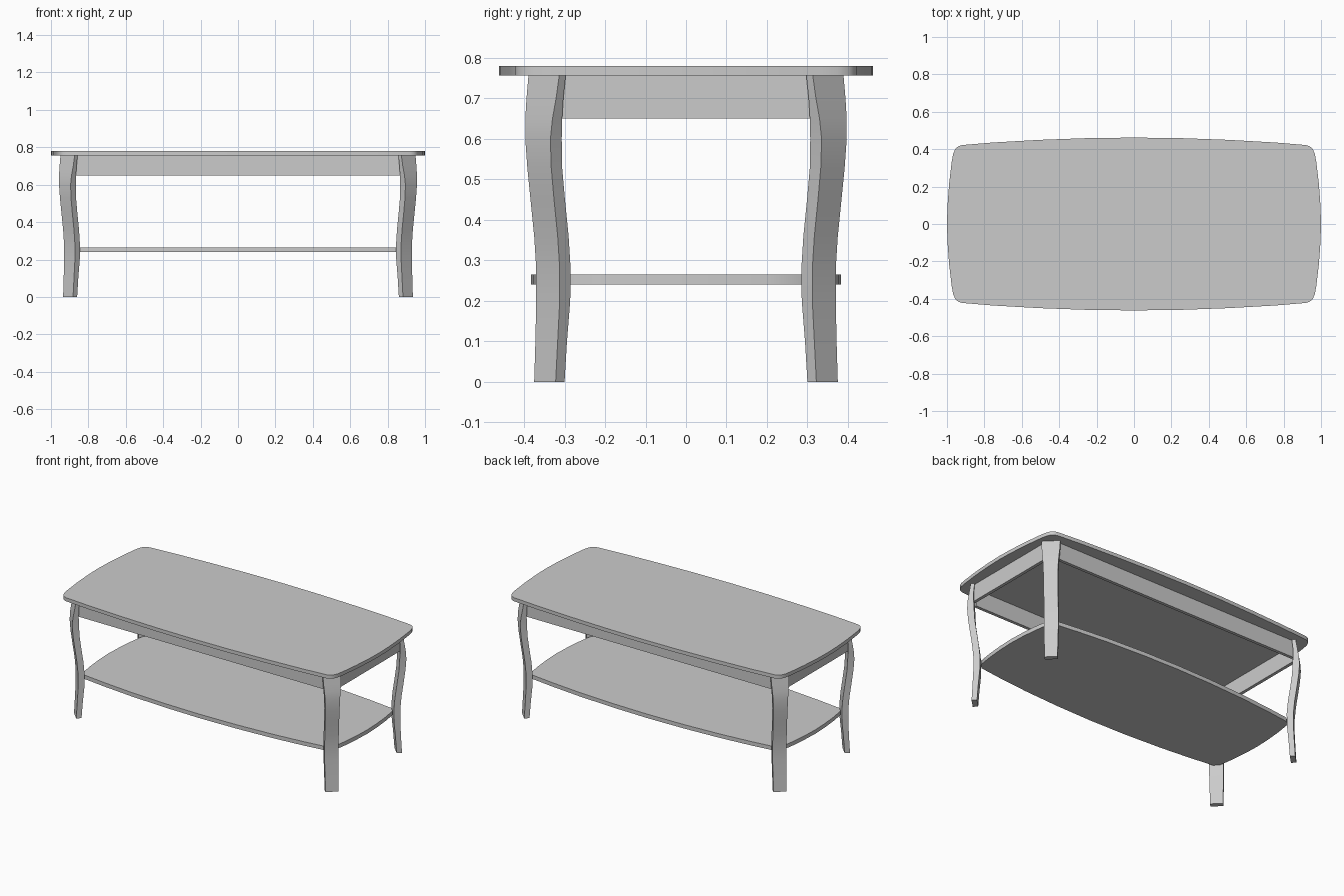
import bpy, bmesh

if "Cube" in bpy.data.objects:
    bpy.data.objects.remove(bpy.data.objects["Cube"])

grey = bpy.data.materials.new("grey_paint")
grey.diffuse_color = (0.6, 0.6, 0.6, 1)
grey.use_nodes = True
grey.node_tree.nodes["Principled BSDF"].inputs["Base Color"].default_value = grey.diffuse_color


def loft(name, rings, angle=0.6):
    """Skin equal-length closed rings from bottom to top and cap both ends."""
    bm = bmesh.new()
    vs = [[bm.verts.new(p) for p in ring] for ring in rings]
    n = len(vs[0])
    for a, b in zip(vs, vs[1:]):
        for i in range(n):
            j = (i + 1) % n
            bm.faces.new((a[i], a[j], b[j], b[i]))
    bm.faces.new(vs[0][::-1])
    bm.faces.new(vs[-1])
    bmesh.ops.recalc_face_normals(bm, faces=bm.faces)
    me = bpy.data.meshes.new(name)
    bm.to_mesh(me)
    bm.free()
    me.materials.append(grey)
    ob = bpy.data.objects.new(name, me)
    bpy.context.collection.objects.link(ob)
    bpy.ops.object.select_all(action='DESELECT')
    ob.select_set(True)
    bpy.context.view_layer.objects.active = ob
    bpy.ops.object.shade_smooth_by_angle(angle=angle)
    return ob


def board(name, quarter, z0, z1):
    """Flat board whose outline is one quarter mirrored in x and y."""
    half = quarter + [(-x, y) for x, y in quarter[-2::-1]]
    outline = half + [(x, -y) for x, y in half[-2:0:-1]]
    return loft(name, [[(x, y, z) for x, y in outline] for z in (z0, z1)])


def rail(name, x0, x1, y0, y1):
    corners = [(x0, y0), (x1, y0), (x1, y1), (x0, y1)]
    return loft(name, [[(x, y, z) for x, y in corners] for z in (0.65, 0.758)])


# Bowed top with rounded corners
board("table_top",
      [(1, 0), (.997, .1), (.988, .22), (.975, .33), (.967, .375), (.955, .402),
       (.94, .415), (.92, .422), (.75, .436), (.5, .45), (.25, .459), (0, .462)],
      0.757, 0.78)

# Bowed lower shelf, its corners tucked into the legs
board("lower_shelf",
      [(.915, 0), (.911, .1), (.902, .2), (.887, .295), (.86, .325),
       (.7, .345), (.5, .364), (.25, .378), (0, .383)],
      0.24, 0.265)

# Apron rails under the top
for s, side in ((-1, "front"), (1, "back")):
    rail(side + "_apron", -.88, .88, *sorted((s * .345, s * .365)))
for s, side in ((-1, "left"), (1, "right")):
    rail(side + "_apron", *sorted((s * .905, s * .925)), -.325, .325)

# Curved legs set diagonally: height, outer y, face width, thickness
leg = [(0, .375, .053, .022), (.1, .372, .055, .023), (.2, .370, .058, .026),
       (.28, .370, .058, .027), (.36, .375, .058, .027), (.45, .384, .058, .027),
       (.53, .392, .059, .027), (.60, .397, .062, .028), (.65, .397, .067, .024),
       (.70, .394, .073, .018), (.758, .389, .076, .016)]
for sx, a in ((-1, "left"), (1, "right")):
    for sy, b in ((-1, "front"), (1, "back")):
        rings = []
        for z, y, w, t in leg:
            x = y + .56
            quad = [(x, y - w), (x - w, y), (x - w - t, y - t), (x - t, y - w - t)]
            rings.append([(sx * p, sy * q, z) for p, q in quad])
        loft(f"{b}_{a}_leg", rings)
